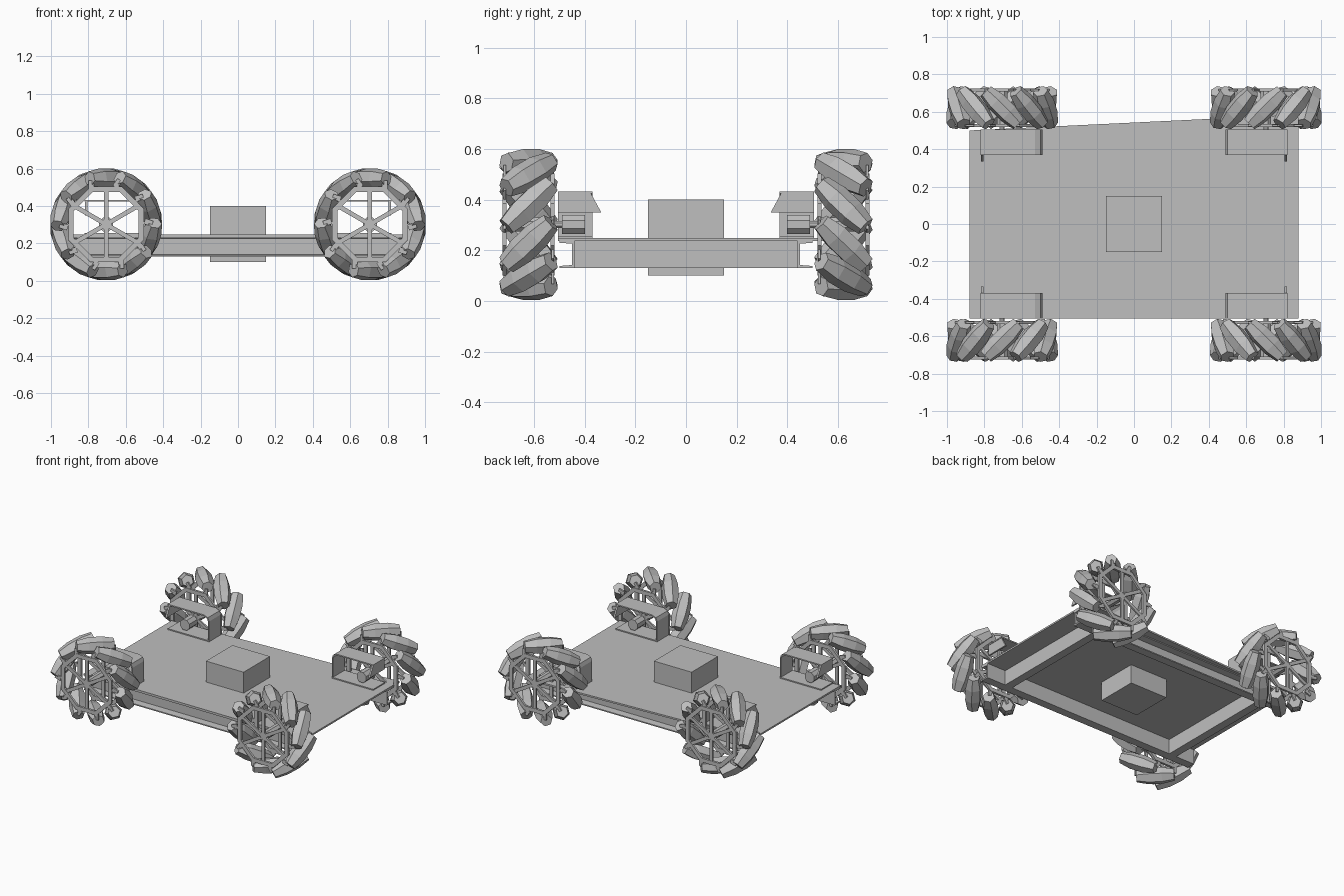
import bpy, bmesh, math
from mathutils import Matrix, Vector

cube = bpy.data.objects.get("Cube")
if cube:
    bpy.data.objects.remove(cube, do_unlink=True)

grey = bpy.data.materials.new("plain_grey")
grey.use_nodes = True
grey.diffuse_color = (0.52, 0.52, 0.52, 1)
grey.node_tree.nodes["Principled BSDF"].inputs["Base Color"].default_value = (0.52, 0.52, 0.52, 1)


def finish(bm, name, location=(0, 0, 0)):
    bmesh.ops.recalc_face_normals(bm, faces=bm.faces)
    mesh = bpy.data.meshes.new(name)
    bm.to_mesh(mesh)
    bm.free()
    mesh.materials.append(grey)
    obj = bpy.data.objects.new(name, mesh)
    obj.location = location
    bpy.context.collection.objects.link(obj)
    return obj


def add_box(bm, low, high, matrix=Matrix()):
    low, high = Vector(low), Vector(high)
    size = Matrix.Diagonal((*(high - low), 1))
    bmesh.ops.create_cube(bm, size=1, matrix=matrix @ Matrix.Translation((low + high) / 2) @ size)


def add_lathe(bm, profile, sides, matrix=Matrix(), ring=False):
    """Turn (radius, height) points around z; a ring joins its last point to its first."""
    loops = []
    for r, h in profile:
        angles = [math.tau * (i + 0.5) / sides for i in range(sides)]
        loops.append([bm.verts.new(matrix @ Vector((r * math.cos(a), r * math.sin(a), h)))
                      for a in angles])
    pairs = list(zip(loops, loops[1:]))
    if ring:
        pairs.append((loops[-1], loops[0]))
    else:
        bm.faces.new(loops[0])
        bm.faces.new(loops[-1])
    for a, b in pairs:
        for i in range(sides):
            j = (i + 1) % sides
            bm.faces.new((a[i], a[j], b[j], b[i]))


def add_prism(bm, points, matrix, depth):
    """Extrude a 2D outline along z."""
    face = bm.faces.new([bm.verts.new(matrix @ Vector((x, y, 0))) for x, y in points])
    moved = bmesh.ops.extrude_face_region(bm, geom=[face])["geom"]
    shift = matrix.to_3x3() @ Vector((0, 0, depth))
    bmesh.ops.translate(bm, vec=shift, verts=[v for v in moved if isinstance(v, bmesh.types.BMVert)])


# Deck with its slanted back edge
bm = bmesh.new()
add_prism(bm, [(-0.88, -0.505), (0.88, -0.505), (0.88, 0.585), (-0.88, 0.5)],
          Matrix.Translation((0, 0, 0.237)), 0.012)
finish(bm, "deck")

# Block through the middle of the deck
bm = bmesh.new()
add_box(bm, (-0.15, -0.15, 0.1), (0.15, 0.15, 0.4))
finish(bm, "centre_block")

# Inset side rails, and front and back channels that open outward
for side, name in ((1, "left"), (-1, "right")):
    bm = bmesh.new()
    add_box(bm, (side * 0.7 - 0.03, -0.44, 0.13), (side * 0.7 + 0.03, 0.44, 0.237))
    finish(bm, name + "_rail")
for side, name in ((-1, "front"), (1, "back")):
    bm = bmesh.new()
    outline = [(0.44, 0.13), (0.5, 0.13), (0.5, 0.138), (0.45, 0.142),
               (0.45, 0.226), (0.5, 0.23), (0.5, 0.237), (0.44, 0.237)]
    turn = Matrix(((0, 0, 1, -0.88), (side, 0, 0, 0), (0, 1, 0, 0), (0, 0, 0, 1)))
    add_prism(bm, outline, turn, 1.76)
    finish(bm, name + "_channel")

ROLLERS = 10
SPOKES = 6
AXLE = Matrix.Rotation(-math.pi / 2, 4, "X")    # lathe axis z becomes y


def wheel(name, center, slant):
    # Blunt six-sided rollers set at 45 degrees around the rim
    bm = bmesh.new()
    tabs = bmesh.new()
    barrel = [(0.04, -0.124), (0.056, -0.045), (0.056, 0.045), (0.04, 0.124)]
    lean = Vector((0, 0, 1)).rotation_difference(Vector((slant, 1, 0)).normalized())
    for i in range(ROLLERS):
        spin = Matrix.Rotation(math.tau * i / ROLLERS, 4, "Y")
        place = spin @ Matrix.Translation((0, 0, 0.244))
        add_lathe(bm, barrel, 6, place @ lean.to_matrix().to_4x4())
        for end in (-1, 1):
            x, y = slant * end * 0.08, end * 0.095
            add_box(tabs, (x - 0.015, y - 0.005, 0.19), (x + 0.015, y + 0.005, 0.235), spin)
    finish(bm, name + "_rollers", center)
    finish(tabs, name + "_roller_tabs", center)

    # Two thin eight-sided rims, spokes and hub
    bm = bmesh.new()
    for y in (-0.095, 0.095):
        add_lathe(bm, [(0.188, y - 0.008), (0.218, y - 0.008), (0.218, y + 0.008),
                       (0.188, y + 0.008)], 8, AXLE, ring=True)
        for i in range(SPOKES):
            add_box(bm, (-0.012, y - 0.006, 0.02), (0.012, y + 0.006, 0.188),
                    Matrix.Rotation(math.tau * i / SPOKES, 4, "Y"))
    add_lathe(bm, [(0.03, -0.1), (0.03, 0.1)], 8, AXLE)
    finish(bm, name + "_rim", center)


def motor_mount(name, x_sign, y_sign):
    # Bent bracket: foot on the deck, rounded inner wall and top
    mirror = Matrix.Diagonal((x_sign, y_sign, 1, 1))
    bm = bmesh.new()
    bend = [(0.82, 0.249), (0.49, 0.249), (0.49, 0.395), (0.5, 0.42), (0.53, 0.433),
            (0.82, 0.433), (0.82, 0.424), (0.532, 0.424), (0.507, 0.412), (0.498, 0.392),
            (0.498, 0.257), (0.82, 0.257)]
    turn = Matrix(((1, 0, 0, 0), (0, 0, 1, 0.37), (0, 1, 0, 0), (0, 0, 0, 1)))
    add_prism(bm, bend, mirror @ turn, 0.135)
    finish(bm, name + "_bracket")

    # Tapered flap at the outer end of the bracket
    bm = bmesh.new()
    flap = [(0.335, 0.35), (0.505, 0.35), (0.505, 0.424), (0.375, 0.424)]
    turn = Matrix(((0, 0, 1, 0.805), (1, 0, 0, 0), (0, 1, 0, 0), (0, 0, 0, 1)))
    add_prism(bm, flap, mirror @ turn, 0.012)
    finish(bm, name + "_flap")

    # Motor body and the axle that reaches the hub
    bm = bmesh.new()
    add_lathe(bm, [(0.04, 0.4), (0.04, 0.49), (0.015, 0.49), (0.015, 0.6)], 8,
              mirror @ Matrix.Translation((0.705, 0, 0.302)) @ AXLE)
    finish(bm, name + "_motor")


for x_sign, x_name in ((1, "left"), (-1, "right")):
    for y_sign, y_name in ((-1, "front"), (1, "back")):
        label = y_name + "_" + x_name
        wheel(label + "_wheel", (x_sign * 0.705, y_sign * 0.622, 0.302), x_sign * y_sign)
        motor_mount(label, x_sign, y_sign)
